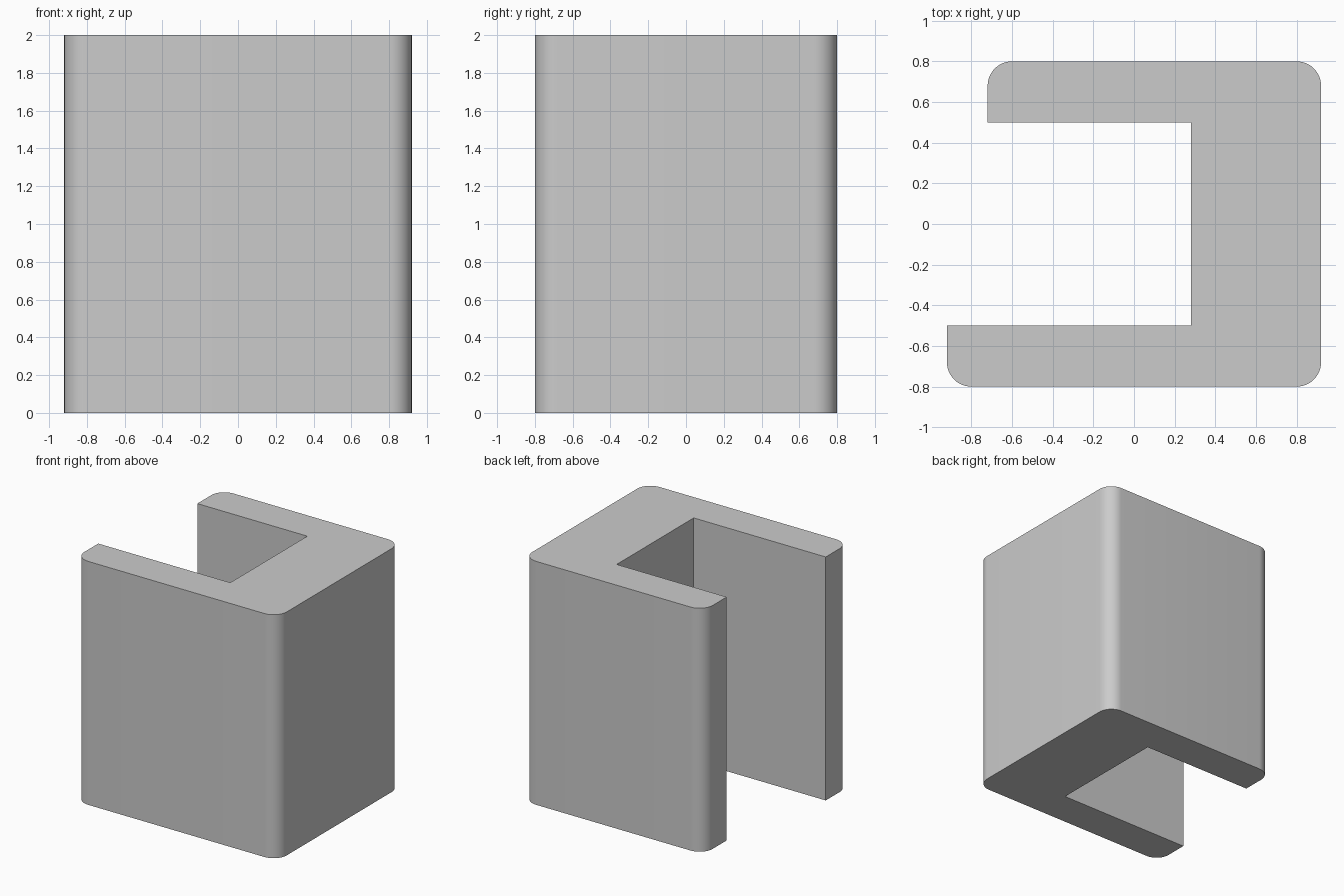
import bpy
import bmesh
import math
from mathutils import Vector

cube = bpy.data.objects.get("Cube")
if cube:
    bpy.data.objects.remove(cube, do_unlink=True)

HEIGHT = 2.0
RADIUS = 0.12
STEPS = 12

# Plain grey material
grey = bpy.data.materials.new("plain_grey")
grey.use_nodes = True
colour = (0.6, 0.6, 0.6, 1.0)
grey.diffuse_color = colour
grey.node_tree.nodes["Principled BSDF"].inputs["Base Color"].default_value = colour


def rounded_corner(x, y, sx, sy, start):
    """Arc points for an outer corner at x, y lying towards sx, sy."""
    centre = Vector((x - sx * RADIUS, y - sy * RADIUS, 0))
    angles = [math.radians(start + 90 * i / STEPS) for i in range(STEPS + 1)]
    return [centre + RADIUS * Vector((math.cos(a), math.sin(a), 0)) for a in angles]


# Channel outline, anticlockwise: long front arm, thick web, shorter back arm
outline = (
    rounded_corner(-0.92, -0.8, -1, -1, 180)
    + rounded_corner(0.92, -0.8, 1, -1, 270)
    + rounded_corner(0.92, 0.8, 1, 1, 0)
    + rounded_corner(-0.72, 0.8, -1, 1, 90)
    + [Vector(p) for p in ((-0.72, 0.5, 0), (0.28, 0.5, 0),
                           (0.28, -0.5, 0), (-0.92, -0.5, 0))]
)

# Extrude the outline to full height
bm = bmesh.new()
base = bm.faces.new([bm.verts.new(p) for p in outline])
top = bmesh.ops.extrude_face_region(bm, geom=[base], use_keep_orig=True)
top_verts = [g for g in top["geom"] if isinstance(g, bmesh.types.BMVert)]
bmesh.ops.translate(bm, verts=top_verts, vec=(0, 0, HEIGHT))
bmesh.ops.recalc_face_normals(bm, faces=bm.faces[:])
mesh = bpy.data.meshes.new("channel_block")
bm.to_mesh(mesh)
bm.free()
mesh.materials.append(grey)

channel = bpy.data.objects.new("channel_block", mesh)
bpy.context.collection.objects.link(channel)

# Smooth rounded corners with crisp ends and inner edges
bpy.ops.object.select_all(action="DESELECT")
channel.select_set(True)
bpy.context.view_layer.objects.active = channel
bpy.ops.object.shade_smooth_by_angle(angle=math.radians(30))
